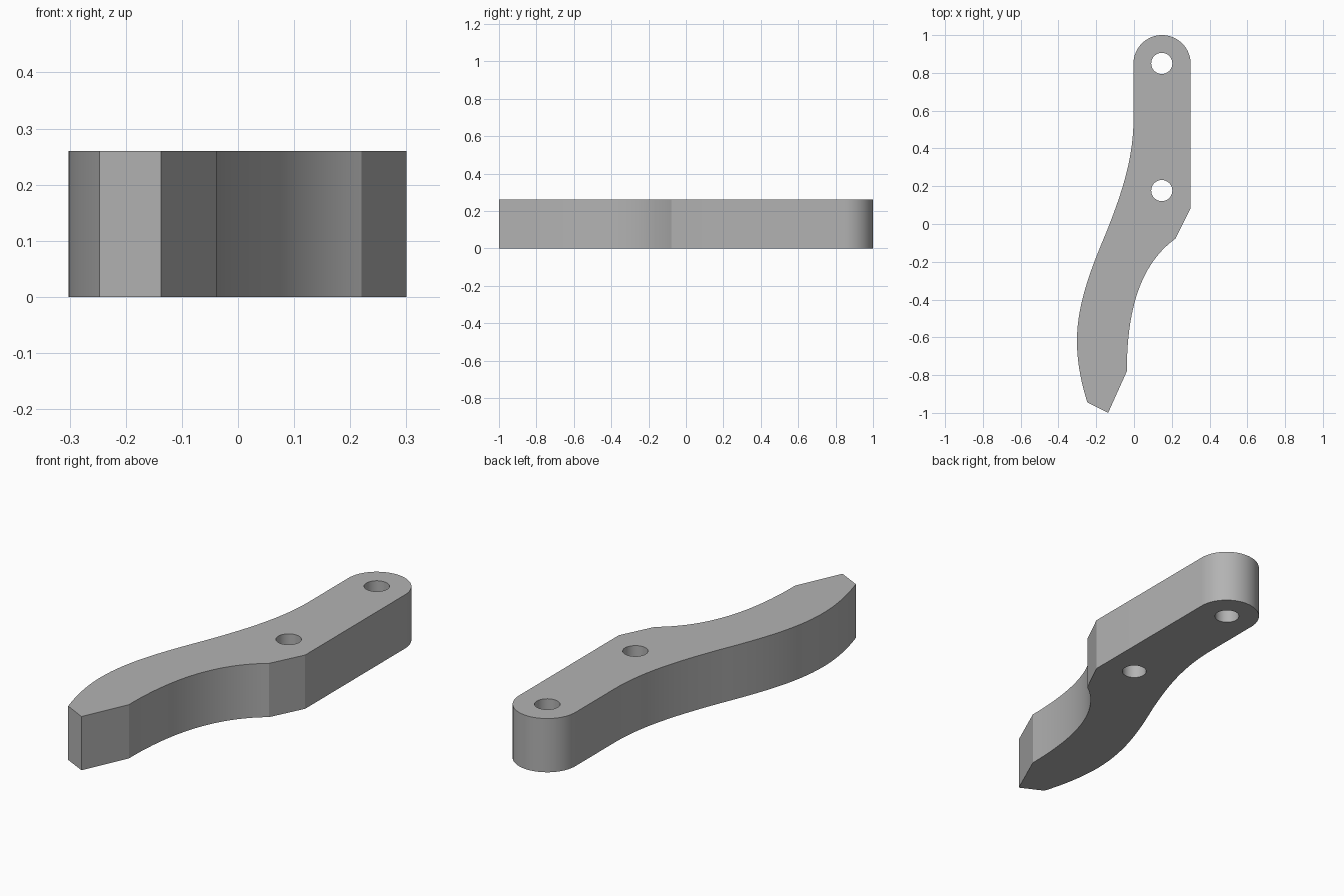
import bpy
import bmesh
from math import cos, sin, pi, radians
from mathutils import Vector
from mathutils.geometry import interpolate_bezier

cube = bpy.data.objects.get("Cube")
if cube:
    bpy.data.objects.remove(cube)

HEIGHT = 0.26
CAP_X, CAP_Y, CAP_R = 0.1485, 0.8485, 0.1515
HOLE_R = 0.056
HOLES = [(0.147, 0.85), (0.147, 0.177)]


def bezier(a, b, c, d, n=16):
    pts = interpolate_bezier(*[Vector((*p, 0)) for p in (a, b, c, d)], n)
    return [(p.x, p.y) for p in pts]


def arc(x, y, r, start, end, n):
    steps = [start + (end - start) * i / n for i in range(n + 1)]
    return [(x + r * cos(t), y + r * sin(t)) for t in steps]


# Outline: rounded end, wavy left edge, pointed tip, curved right edge, shoulder
outline = arc(CAP_X, CAP_Y, CAP_R, 0, pi, 32)
outline += bezier((-0.003, 0.55), (-0.003, 0.34), (-0.07, 0.15), (-0.145, -0.04))
outline += bezier((-0.145, -0.04), (-0.225, -0.23), (-0.302, -0.42), (-0.302, -0.62))[1:]
outline += bezier((-0.302, -0.62), (-0.302, -0.73), (-0.28, -0.84), (-0.247, -0.945))[1:]
outline += [(-0.137, -1.0)]
outline += bezier((-0.038, -0.78), (-0.038, -0.42), (0.05, -0.2), (0.22, -0.077), 24)
outline += [(0.3, 0.085)]

# Flat plate with two holes, extruded upwards
bm = bmesh.new()
loops = [outline] + [arc(x, y, HOLE_R, 0, 2 * pi, 32)[:-1] for x, y in HOLES]
edges = []
for loop in loops:
    verts = [bm.verts.new((x, y, 0)) for x, y in loop]
    edges += [bm.edges.new((v, verts[i - 1])) for i, v in enumerate(verts)]
bmesh.ops.triangle_fill(bm, edges=edges, use_beauty=True, normal=(0, 0, 1))
result = bmesh.ops.extrude_face_region(bm, geom=bm.faces[:], use_keep_orig=True)
top = [g for g in result["geom"] if isinstance(g, bmesh.types.BMVert)]
bmesh.ops.translate(bm, verts=top, vec=(0, 0, HEIGHT))
bmesh.ops.recalc_face_normals(bm, faces=bm.faces[:])

mesh = bpy.data.meshes.new("lever_arm")
bm.to_mesh(mesh)
bm.free()
arm = bpy.data.objects.new("lever_arm", mesh)
bpy.context.collection.objects.link(arm)

# Plain grey material
grey = bpy.data.materials.new("plain grey")
grey.use_nodes = True
color = (0.45, 0.45, 0.45, 1)
grey.diffuse_color = color
grey.node_tree.nodes["Principled BSDF"].inputs["Base Color"].default_value = color
mesh.materials.append(grey)

# Smooth curved walls, sharp corners
bpy.ops.object.select_all(action="DESELECT")
arm.select_set(True)
bpy.context.view_layer.objects.active = arm
bpy.ops.object.shade_smooth_by_angle(angle=radians(15))
